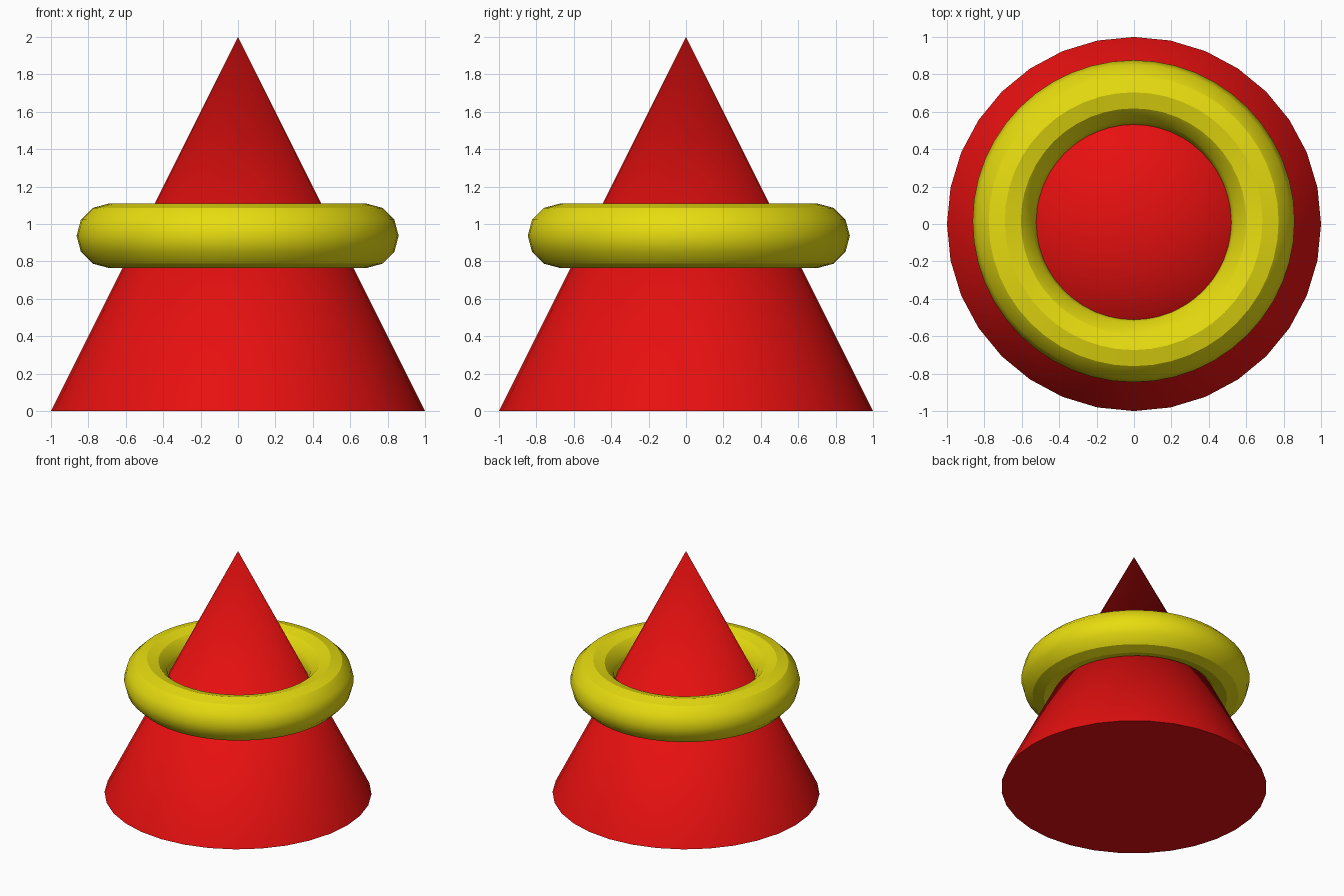
import bpy, math

if "Cube" in bpy.data.objects:
    bpy.data.objects.remove(bpy.data.objects["Cube"])


def material(name, rgb):
    m = bpy.data.materials.new(name)
    m.diffuse_color = (*rgb, 1)
    m.use_nodes = True
    m.node_tree.nodes["Principled BSDF"].inputs["Base Color"].default_value = m.diffuse_color
    return m


def finish(name, mat):
    ob = bpy.context.object
    ob.name = name
    ob.data.materials.append(mat)
    bpy.ops.object.shade_smooth_by_angle(angle=math.radians(30))


# Tall cone body
bpy.ops.mesh.primitive_cone_add(vertices=32, radius1=1, radius2=0, depth=2,
                                location=(0, 0, 1))
finish("cone", material("red", (0.8, 0.005, 0.005)))

# Ring resting around the cone, slightly off centre
bpy.ops.mesh.primitive_torus_add(major_radius=0.689, minor_radius=0.172,
                                 major_segments=48, minor_segments=12,
                                 location=(-0.002, 0.015, 0.937))
finish("ring", material("yellow", (0.8, 0.72, 0.005)))
